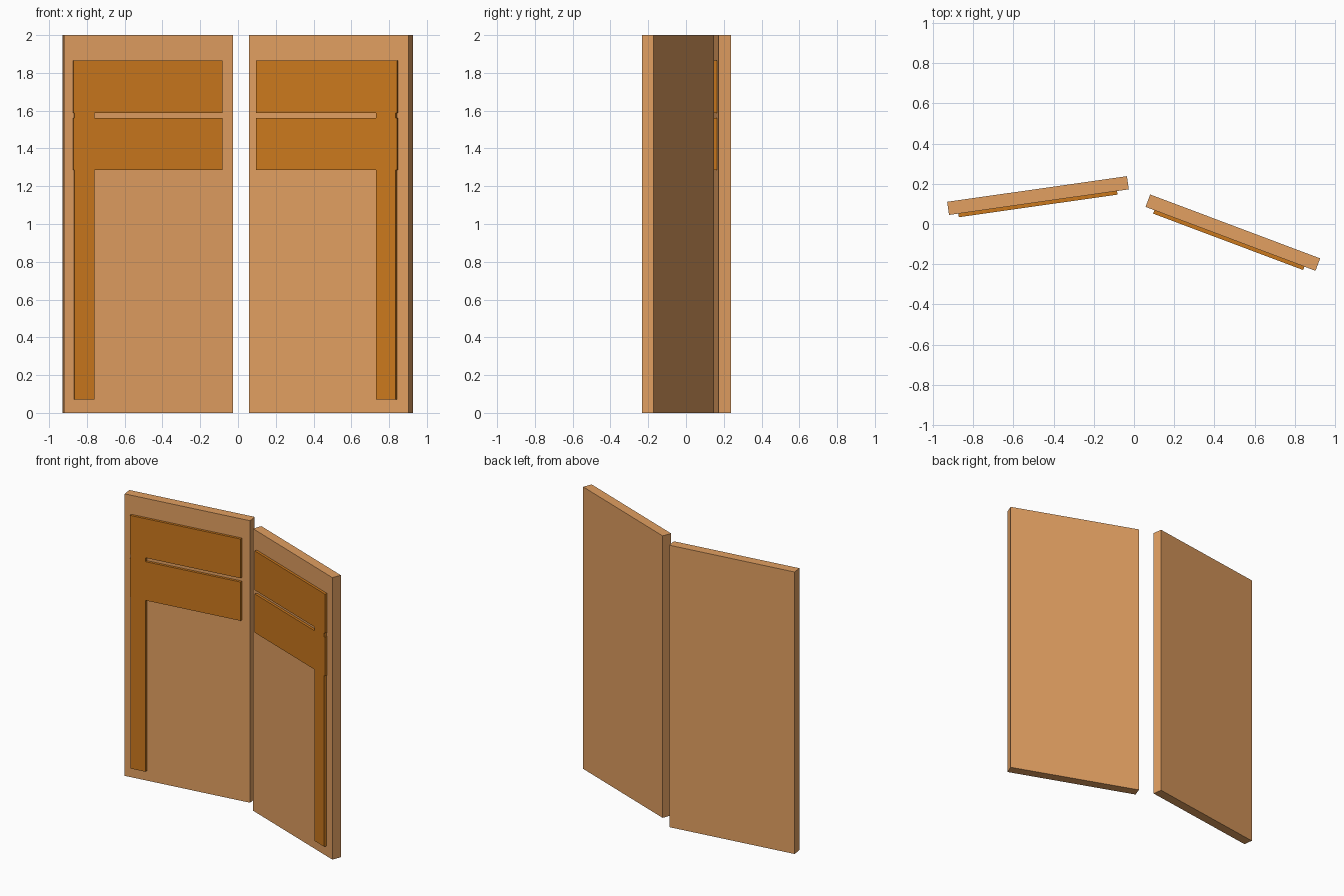
import bpy, bmesh, math

if "Cube" in bpy.data.objects:
    bpy.data.objects.remove(bpy.data.objects["Cube"])

PANEL_W, PANEL_T, HEIGHT = 0.904, 0.066, 2.0
TRIM_Y0, TRIM_Y1 = -PANEL_T / 2 + 0.004, -0.051   # back sunk in the panel, front proud
BAR_X = (-0.405, 0.393)


def material(name, rgb):
    m = bpy.data.materials.new(name)
    m.diffuse_color = (*rgb, 1.0)
    m.use_nodes = True
    m.node_tree.nodes["Principled BSDF"].inputs["Base Color"].default_value = m.diffuse_color
    return m


WOOD = material("light_wood", (0.76, 0.35, 0.12))
TRIM = material("dark_wood", (0.60, 0.19, 0.012))


def extrude_outline(name, points, y0, y1, mat, loc, angle):
    """Extrude an x-z outline from y0 to y1, then place it on a turned panel."""
    bm = bmesh.new()
    face = bm.faces.new([bm.verts.new((x, y0, z)) for x, z in points])
    ext = bmesh.ops.extrude_face_region(bm, geom=[face])
    verts = [v for v in ext["geom"] if isinstance(v, bmesh.types.BMVert)]
    bmesh.ops.translate(bm, verts=verts, vec=(0, y1 - y0, 0))
    bmesh.ops.recalc_face_normals(bm, faces=bm.faces)
    mesh = bpy.data.meshes.new(name)
    bm.to_mesh(mesh)
    bm.free()
    mesh.materials.append(mat)
    ob = bpy.data.objects.new(name, mesh)
    ob.location = (*loc, 0)
    ob.rotation_euler.z = math.radians(angle)
    bpy.context.collection.objects.link(ob)
    return ob


def rect(x0, x1, z0, z1):
    return [(x0, z0), (x1, z0), (x1, z1), (x0, z1)]


def door(side, loc, angle, outer, inner, stile_out, stile_in):
    # Plain slab
    w = PANEL_W / 2
    extrude_outline(side + "_panel", rect(-w, w, 0, HEIGHT),
                    PANEL_T / 2, -PANEL_T / 2, WOOD, loc, angle)
    # Upper rail
    extrude_outline(side + "_upper_rail", rect(*BAR_X, 1.587, 1.865),
                    TRIM_Y0, TRIM_Y1, TRIM, loc, angle)
    # Lower rail joined to the tall stile on the outer edge
    outline = [(stile_out, 0.07), (stile_in, 0.07), (stile_in, 1.285),
               (inner, 1.285), (inner, 1.56), (stile_in, 1.56),
               (stile_in, 1.587), (stile_out, 1.587), (stile_out, 1.56),
               (outer, 1.56), (outer, 1.285), (stile_out, 1.285)]
    extrude_outline(side + "_lower_rail_and_stile", outline,
                    TRIM_Y0, TRIM_Y1, TRIM, loc, angle)


door("left", (-0.478, 0.1415), 8.1, BAR_X[0], BAR_X[1], -0.400, -0.292)
door("right", (0.492, -0.043), -20.6, BAR_X[1], BAR_X[0], 0.385, 0.275)
